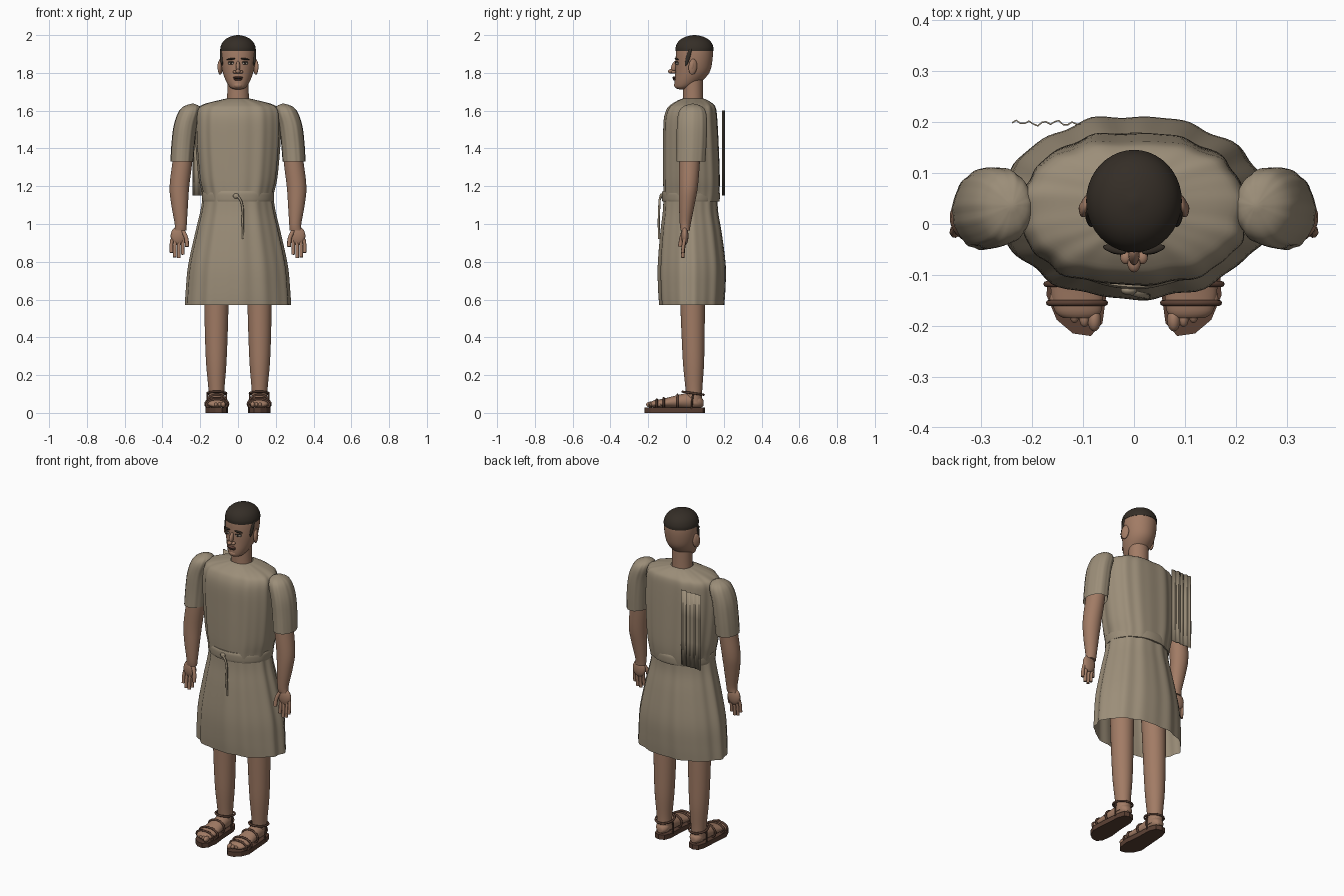
import bpy, bmesh, math
from mathutils import Vector, Matrix

cube = bpy.data.objects.get("Cube")
if cube:
    bpy.data.objects.remove(cube)


def material(name, rgb):
    m = bpy.data.materials.new(name)
    m.use_nodes = True
    m.diffuse_color = (*rgb, 1)
    bsdf = next(n for n in m.node_tree.nodes if n.type == 'BSDF_PRINCIPLED')
    bsdf.inputs["Base Color"].default_value = (*rgb, 1)
    return m


SKIN = material("skin", (.36, .20, .13))
CLOTH = material("linen cloth", (.33, .27, .19))
HAIR = material("dark hair", (.035, .027, .02))
LEATHER = material("sandal leather", (.10, .05, .033))
LIPS = material("lips", (.17, .075, .055))
WHITE = material("eye white", (.42, .36, .30))
SIDES = ((1, "left"), (-1, "right"))


def finish(name, bm, mat, angle=50):
    bmesh.ops.recalc_face_normals(bm, faces=bm.faces)
    me = bpy.data.meshes.new(name)
    bm.to_mesh(me)
    bm.free()
    ob = bpy.data.objects.new(name, me)
    bpy.context.collection.objects.link(ob)
    me.materials.append(mat)
    bpy.ops.object.select_all(action='DESELECT')
    ob.select_set(True)
    bpy.context.view_layer.objects.active = ob
    bpy.ops.object.shade_smooth_by_angle(angle=math.radians(angle))
    return ob


def spline(a, b, c, d, t):
    return tuple(.5 * (2*q + (r-p)*t + (2*p-5*q+4*r-s)*t*t + (3*q-p-3*r+s)*t**3)
                 for p, q, r, s in zip(a, b, c, d))


def loft(name, rings, mat, side=1, n=32, fold=0, steps=4, along='z', caps=(True, True), power=1):
    """Rings are (position, centre x, other centre, radius x, other radius)."""
    pts = []
    for i in range(len(rings) - 1):
        a, d = rings[max(i-1, 0)], rings[min(i+2, len(rings)-1)]
        pts += [spline(a, rings[i], rings[i+1], d, k/steps) for k in range(steps)]
    pts.append(rings[-1])
    bm = bmesh.new()
    loops = []
    for pos, cx, co, rx, ro in pts:
        loop = []
        for j in range(n):
            t = 2*math.pi*j/n
            w = 1 + fold*(math.sin(11*t) + .7*math.sin(17*t + 1) + .5*math.sin(6*t + 2))
            c, s = math.cos(t), math.sin(t)
            x = side*(cx + rx*w*math.copysign(abs(c)**power, c))
            o = co + ro*w*math.copysign(abs(s)**power, s)
            loop.append(bm.verts.new((x, o, pos) if along == 'z' else (x, pos, o)))
        loops.append(loop)
    for lo, hi in zip(loops, loops[1:]):
        for j in range(n):
            bm.faces.new((lo[j], lo[(j+1) % n], hi[(j+1) % n], hi[j]))
    for on, loop in zip(caps, (loops[0], loops[-1])):
        if on:
            bm.faces.new(loop)
    return finish(name, bm, mat)


def ball(name, loc, size, mat, rot=(0, 0, 0), seg=16):
    bm = bmesh.new()
    bmesh.ops.create_uvsphere(bm, u_segments=seg, v_segments=seg//2 + 2, radius=1)
    ob = finish(name, bm, mat)
    ob.location, ob.scale, ob.rotation_euler = loc, size, rot
    return ob


def tube(name, points, radius, mat, closed=False):
    cu = bpy.data.curves.new(name, 'CURVE')
    cu.dimensions = '3D'
    cu.bevel_depth = radius
    cu.bevel_resolution = 2
    cu.use_fill_caps = True
    cu.resolution_u = 4
    sp = cu.splines.new('BEZIER')
    sp.bezier_points.add(len(points) - 1)
    sp.use_cyclic_u = closed
    for p, co in zip(sp.bezier_points, points):
        p.co = co
        p.handle_left_type = p.handle_right_type = 'AUTO'
    cu.materials.append(mat)
    ob = bpy.data.objects.new(name, cu)
    bpy.context.collection.objects.link(ob)
    return ob


# Tunic: bodice, belt with hanging tie, open skirt
loft("bodice", [(1.12, 0, .028, .18, .143), (1.17, 0, .03, .188, .148), (1.25, 0, .03, .205, .15),
                (1.42, 0, .027, .22, .147), (1.55, 0, .025, .222, .142), (1.61, 0, .03, .212, .13),
                (1.635, 0, .035, .175, .11), (1.655, 0, .037, .10, .078), (1.664, 0, .037, .06, .055)],
     CLOTH, n=120, fold=.014, caps=(False, False), power=.85)
loft("belt", [(1.118, 0, .026, .187, .15), (1.13, 0, .026, .19, .153), (1.16, 0, .026, .191, .154),
              (1.174, 0, .026, .186, .15)], CLOTH, n=64, fold=.003)
loft("skirt", [(.57, 0, .032, .275, .172), (.65, 0, .032, .27, .178), (.78, 0, .032, .258, .18),
               (.95, 0, .028, .222, .163), (1.06, 0, .025, .196, .147), (1.13, 0, .025, .184, .143)],
     CLOTH, n=120, fold=.016, caps=(False, False))
tube("belt_tie", [(-.018, -.13, 1.155), (.008, -.138, 1.135), (.022, -.141, 1.1),
                  (.025, -.144, 1.01), (.027, -.142, .92)], .006, CLOTH)
ball("belt_knot", (-.01, -.13, 1.148), (.016, .01, .014), CLOTH)

# Pleated cloth hanging behind the right shoulder
bm = bmesh.new()
cols = 16
rows = [[bm.verts.new((-.24 + .135*i/cols, .2 + .004*math.sin(i*1.9) + .002*math.sin(i*.8), z))
         for i in range(cols + 1)] for z in (1.15, 1.3, 1.45, 1.6)]
for lo, hi in zip(rows, rows[1:]):
    for i in range(cols):
        bm.faces.new((lo[i], lo[i+1], hi[i+1], hi[i]))
drape = finish("back_drape", bm, CLOTH, 30)
drape.modifiers.new("thickness", 'SOLIDIFY').thickness = .003

# Head and neck
loft("neck", [(1.60, 0, .037, .06, .055), (1.68, 0, .037, .057, .053), (1.78, 0, .037, .057, .053)], SKIN)
loft("head", [(1.713, 0, -.018, .018, .018), (1.722, 0, -.014, .04, .042), (1.75, 0, .008, .06, .068),
              (1.80, 0, .033, .08, .09), (1.86, 0, .042, .091, .097), (1.92, 0, .045, .092, .097),
              (1.95, 0, .045, .08, .085)], SKIN, n=40)
loft("hair_cap", [(1.915, 0, .045, .094, .1), (1.935, 0, .045, .093, .1), (1.96, 0, .045, .083, .09),
                  (1.98, 0, .045, .064, .07), (1.993, 0, .045, .038, .042), (2.0, 0, .045, .006, .006)],
     HAIR, n=40)
ball("nose_bridge", (0, -.062, 1.833), (.011, .016, .032), SKIN, (-.35, 0, 0))
ball("nose_tip", (0, -.078, 1.808), (.013, .017, .012), SKIN)
ball("chin", (0, -.045, 1.735), (.026, .018, .018), SKIN)
ball("upper_lip", (0, -.06, 1.776), (.026, .012, .005), LIPS)
ball("lower_lip", (0, -.057, 1.765), (.021, .012, .006), LIPS)
ball("mouth_line", (0, -.062, 1.7705), (.028, .01, .002), HAIR)

for s, side in SIDES:
    # Face details
    ball(side + "_nostril", (s*.016, -.066, 1.805), (.011, .013, .009), SKIN)
    ball(side + "_brow", (s*.038, -.05, 1.873), (.024, .008, .005), HAIR, (0, s*.12, s*.25))
    ball(side + "_eye", (s*.037, -.047, 1.85), (.016, .009, .007), WHITE, (0, 0, s*.25))
    ball(side + "_iris", (s*.036, -.054, 1.85), (.006, .004, .006), HAIR)
    ball(side + "_eyelid", (s*.037, -.05, 1.857), (.018, .009, .003), HAIR, (0, 0, s*.25))
    ball(side + "_sideburn", (s*.087, .012, 1.885), (.008, .011, .05), HAIR, (-.3, 0, s*-.2))
    ball(side + "_ear", (s*.094, .036, 1.832), (.012, .024, .042), SKIN, (-.1, 0, s*.35))
    ball(side + "_ear_hollow", (s*.101, .034, 1.836), (.007, .012, .024), SKIN, (-.1, 0, s*.35))

    # Sleeve and arm
    loft(side + "_sleeve", [(1.33, .297, .026, .06, .077), (1.42, .291, .03, .061, .079),
                            (1.52, .279, .032, .061, .08), (1.59, .258, .034, .058, .073),
                            (1.622, .246, .035, .042, .05), (1.637, .24, .036, .006, .006)],
         CLOTH, s, n=64, fold=.012, caps=(False, True))
    loft(side + "_arm", [(.965, .306, -.004, .032, .024), (1.0, .303, -.004, .032, .029),
                         (1.1, .309, .004, .044, .041), (1.2, .310, .013, .052, .05),
                         (1.35, .292, .02, .052, .055), (1.5, .28, .03, .045, .055)], SKIN, s)

    # Hand with four fingers and a thumb
    ball(side + "_palm", (s*.316, -.006, .937), (.041, .019, .05), SKIN)
    for i, (x, top, low) in enumerate([(.289, .92, .838), (.31, .915, .82), (.331, .915, .824),
                                       (.349, .92, .848)]):
        tube(f"{side}_finger_{i + 1}", [(s*x, -.008, top), (s*(x + .004), -.014, (top + low)/2),
                                       (s*(x + .003), -.018, low)], .0095, SKIN)
    tube(side + "_thumb", [(s*.292, -.012, .965), (s*.274, -.024, .925), (s*.27, -.032, .88)], .011, SKIN)

    # Leg and foot
    loft(side + "_leg", [(.05, .112, .045, .042, .042), (.12, .114, .042, .042, .044),
                         (.25, .115, .04, .053, .055), (.38, .115, .038, .059, .06),
                         (.57, .114, .035, .064, .065), (.85, .11, .03, .07, .07)], SKIN, s)
    loft(side + "_foot", [(-.185, .108, .045, .03, .012), (-.17, .11, .047, .046, .019),
                          (-.12, .112, .051, .052, .024), (-.05, .112, .059, .046, .034),
                          (.02, .112, .064, .041, .042), (.07, .112, .06, .037, .034),
                          (.092, .112, .052, .018, .016)], SKIN, s, along='y')
    for i in range(5):
        r = .0155 if i == 0 else .0115
        ball(f"{side}_toe_{i + 1}", (s*(.078 + .0195*i), -.188 + .0026*i*i, .044),
             (r*.85, r*1.5, r), SKIN)

    # Sandal sole from an outline
    outline = [(.053, -.13), (.062, -.195), (.085, -.22), (.12, -.215), (.152, -.188), (.172, -.14),
               (.166, -.06), (.158, .05), (.145, .09), (.115, .1), (.082, .09), (.066, .05), (.062, -.05)]
    bm = bmesh.new()
    base = bm.faces.new([bm.verts.new((s*x, y, 0)) for x, y in outline])
    up = bmesh.ops.extrude_face_region(bm, geom=[base])["geom"]
    bmesh.ops.translate(bm, vec=(0, 0, .028), verts=[v for v in up if isinstance(v, bmesh.types.BMVert)])
    finish(side + "_sole", bm, LEATHER, 20)

    # Sandal straps across the foot and around the ankle
    for label, y, z, rx, rz in (("toe", -.155, .044, .055, .027), ("front", -.118, .047, .06, .031),
                                ("instep", -.045, .057, .052, .039)):
        ring = [(s*.112 + rx*math.cos(a*math.pi/4), y, z + rz*math.sin(a*math.pi/4)) for a in range(8)]
        tube(f"{side}_{label}_strap", ring, .006, LEATHER, True)
    ring = [(s*.112 + .05*math.cos(a*math.pi/4), .038 + .056*math.sin(a*math.pi/4),
             .104 - .008*math.sin(a*math.pi/4)) for a in range(8)]
    tube(side + "_ankle_strap", ring, .006, LEATHER, True)
    for k in (-1, 1):
        tube(f"{side}_heel_strap_{'inner' if k*s < 0 else 'outer'}",
             [(s*.112 + k*.046, .03, .02), (s*.112 + k*.049, .032, .06), (s*.112 + k*.05, .038, .104)],
             .005, LEATHER)
